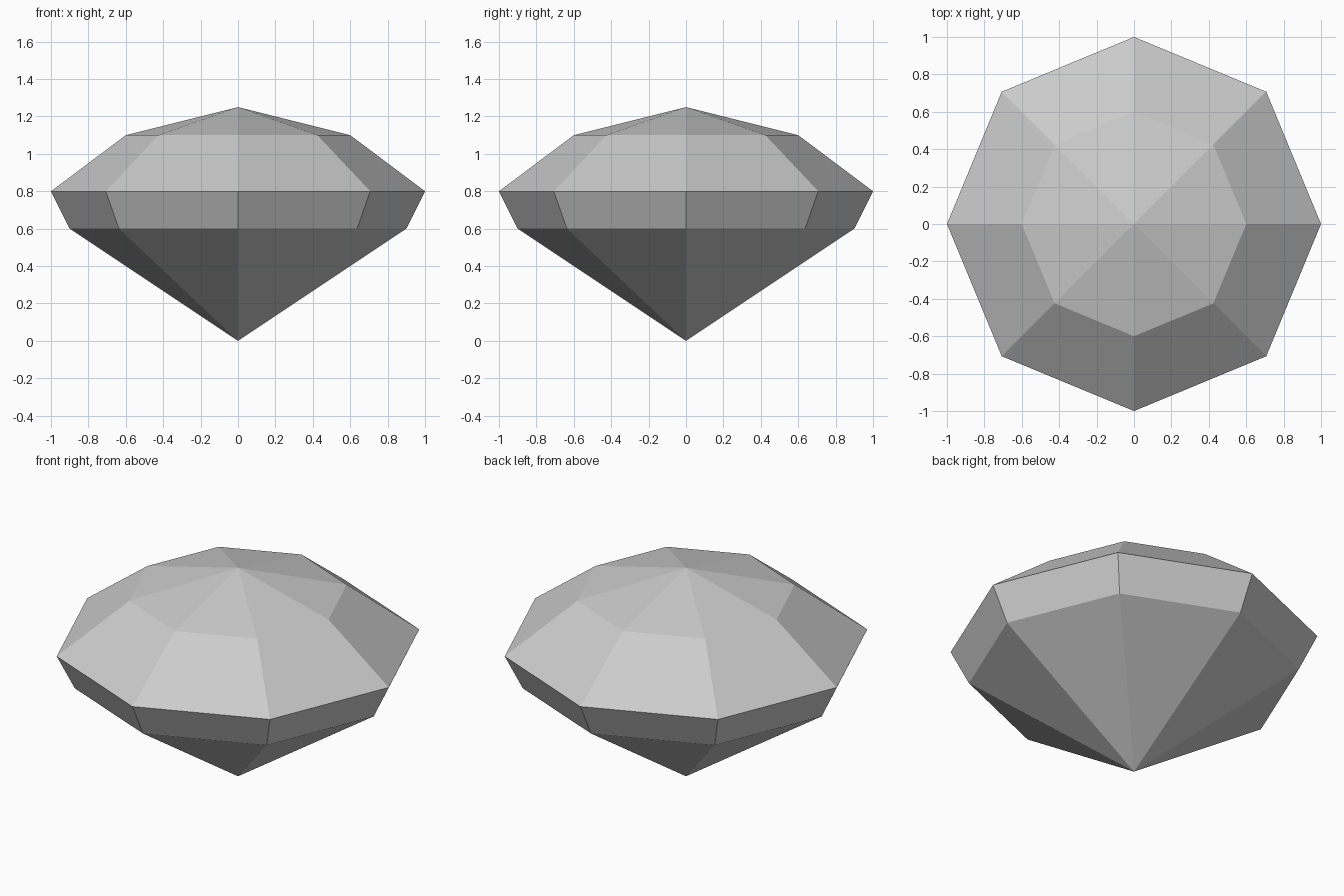
import bpy
import bmesh
from math import cos, sin, pi

if "Cube" in bpy.data.objects:
    bpy.data.objects.remove(bpy.data.objects["Cube"])

SIDES = 8
# Rings from pavilion to table edge: (radius, height)
RINGS = [(0.9, 0.6), (1.0, 0.8), (0.6, 1.1)]
TIP_Z, CROWN_Z = 0.0, 1.25

grey = bpy.data.materials.new("stone_grey")
grey.diffuse_color = (0.6, 0.6, 0.6, 1.0)
grey.use_nodes = True
grey.node_tree.nodes["Principled BSDF"].inputs["Base Color"].default_value = grey.diffuse_color

bm = bmesh.new()
tip = bm.verts.new((0, 0, TIP_Z))
crown = bm.verts.new((0, 0, CROWN_Z))
rings = [[bm.verts.new((r * cos(2 * pi * i / SIDES), r * sin(2 * pi * i / SIDES), z))
          for i in range(SIDES)] for r, z in RINGS]

for i in range(SIDES):
    j = (i + 1) % SIDES
    # Pointed lower facets
    bm.faces.new((tip, rings[0][j], rings[0][i]))
    # Girdle and upper slope facets
    for low, high in zip(rings, rings[1:]):
        bm.faces.new((low[i], low[j], high[j], high[i]))
    # Shallow crown facets
    bm.faces.new((rings[-1][i], rings[-1][j], crown))

bmesh.ops.recalc_face_normals(bm, faces=bm.faces)
mesh = bpy.data.meshes.new("gem")
bm.to_mesh(mesh)
bm.free()
mesh.materials.append(grey)
gem = bpy.data.objects.new("gem", mesh)
bpy.context.collection.objects.link(gem)
